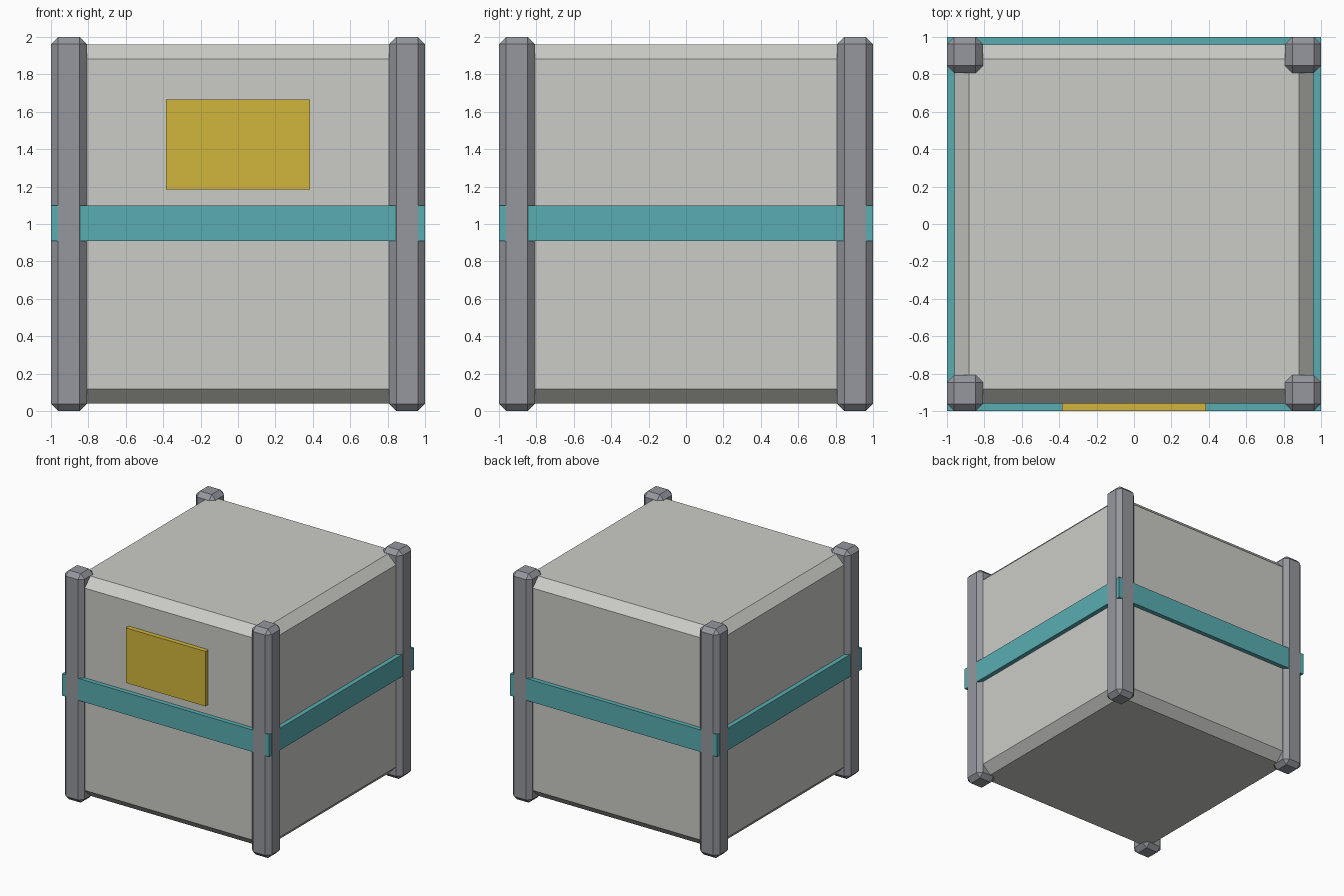
import bpy
import bmesh
from mathutils import Vector

if "Cube" in bpy.data.objects:
    bpy.data.objects.remove(bpy.data.objects["Cube"])


def material(name, rgb):
    m = bpy.data.materials.new(name)
    m.diffuse_color = (*rgb, 1.0)
    m.use_nodes = True
    m.node_tree.nodes["Principled BSDF"].inputs["Base Color"].default_value = m.diffuse_color
    return m


PANEL = material("light grey panel", (0.60, 0.60, 0.57))
METAL = material("steel grey", (0.30, 0.31, 0.34))
TEAL = material("teal", (0.10, 0.42, 0.44))
YELLOW = material("yellow", (0.64, 0.47, 0.045))


def box(name, centre, size, mat, chamfer=0.0):
    """Flat-shaded box with an optional single-segment chamfer on every edge."""
    bm = bmesh.new()
    bmesh.ops.create_cube(bm, size=1.0)
    bmesh.ops.scale(bm, vec=Vector(size), verts=bm.verts)
    if chamfer:
        bmesh.ops.bevel(bm, geom=bm.edges[:], offset=chamfer, segments=1,
                        profile=0.5, affect='EDGES')
    mesh = bpy.data.meshes.new(name)
    bm.to_mesh(mesh)
    bm.free()
    mesh.materials.append(mat)
    obj = bpy.data.objects.new(name, mesh)
    obj.location = centre
    bpy.context.collection.objects.link(obj)
    return obj


# Chamfered crate body
box("crate_body", (0, 0, 1), (1.92, 1.92, 1.92), PANEL, 0.077)

# Four corner posts
for y, depth in ((-1, "front"), (1, "back")):
    for x, side in ((-1, "left"), (1, "right")):
        box(f"{depth}_{side}_post", (x * 0.904, y * 0.904, 1),
            (0.192, 0.192, 2.0), METAL, 0.0384)

# Band around the middle, a hair inside the post faces
box("middle_band", (0, 0, 1.004), (1.998, 1.998, 0.192), TEAL)

# Label plate on the front
box("label_plate", (0, -0.975, 1.425), (0.768, 0.05, 0.48), YELLOW)
